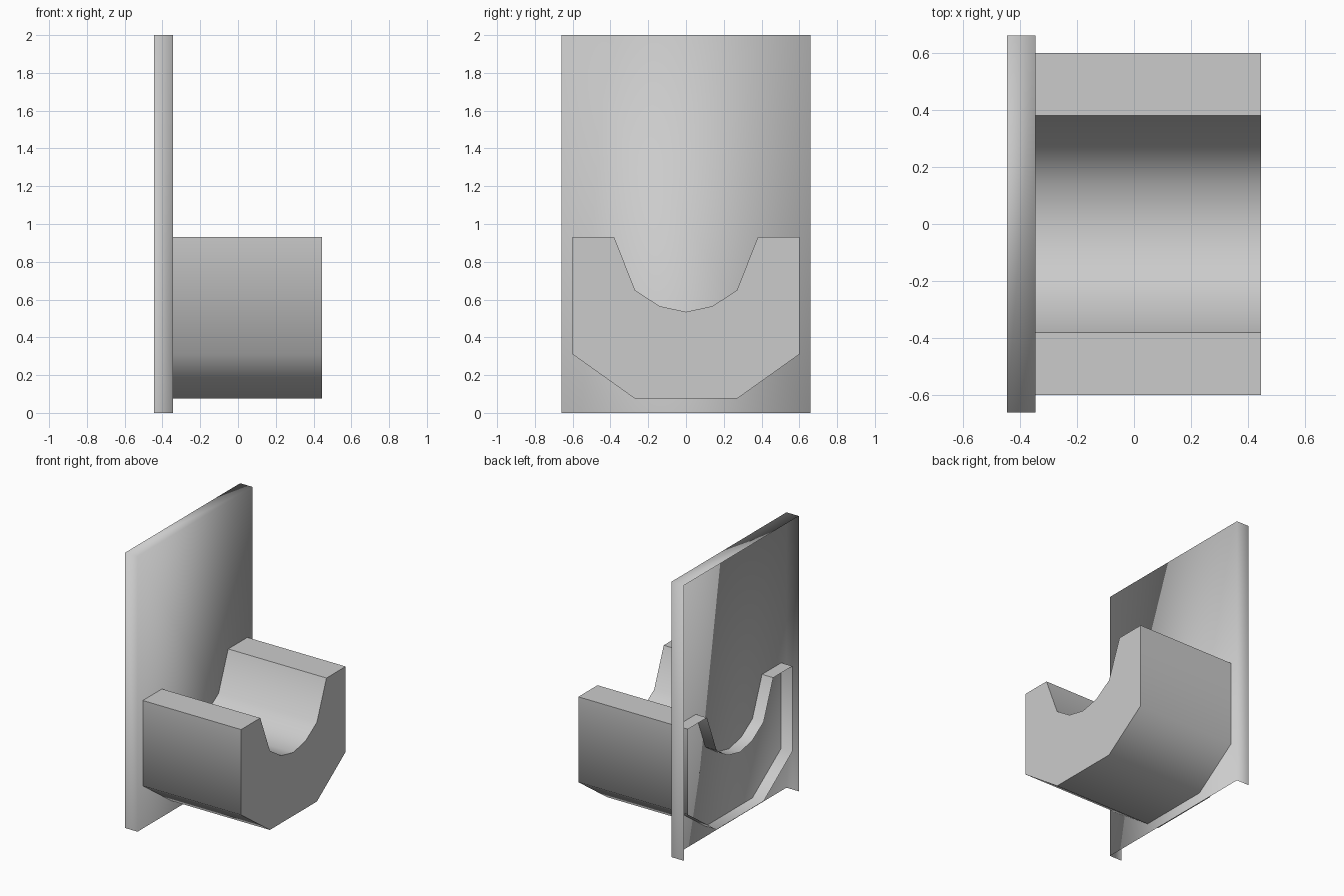
import bpy, bmesh
from math import radians

if "Cube" in bpy.data.objects:
    bpy.data.objects.remove(bpy.data.objects["Cube"])


def make_object(name, bm):
    mesh = bpy.data.meshes.new(name)
    bm.to_mesh(mesh)
    bm.free()
    obj = bpy.data.objects.new(name, mesh)
    bpy.context.collection.objects.link(obj)
    return obj


BACK, PLATE_FRONT, FRONT = -0.445, -0.345, 0.445

# Wall plate: thin shell, open at the back and underneath
bm = bmesh.new()
bmesh.ops.create_cube(bm, size=1)
for v in bm.verts:
    v.co.x = BACK if v.co.x < 0 else PLATE_FRONT
    v.co.y *= 1.32
    v.co.z = 0 if v.co.z < 0 else 2
bm.normal_update()
open_sides = [f for f in bm.faces if f.normal.x < -0.9 or f.normal.z < -0.9]
bmesh.ops.delete(bm, geom=open_sides, context='FACES')
for f in bm.faces:
    f.smooth = True
make_object("wall_plate", bm)

# Cradle: mirrored half profile (y, z) run along x, closed only at the front
half = [(0.27, 0.075), (0.6, 0.31), (0.6, 0.93), (0.38, 0.93),
        (0.27, 0.65), (0.14, 0.565)]
profile = half + [(0, 0.535)] + [(-y, z) for y, z in reversed(half)]
bm = bmesh.new()
rear = [bm.verts.new((BACK + 0.01, y, z)) for y, z in profile]
front = [bm.verts.new((FRONT, y, z)) for y, z in profile]
n = len(profile)
for i in range(n):
    j = (i + 1) % n
    bm.faces.new((rear[i], rear[j], front[j], front[i]))
bm.faces.new(front)
bmesh.ops.recalc_face_normals(bm, faces=bm.faces)
bm.normal_update()
cap = max(bm.faces, key=lambda f: f.calc_center_median().x)
if cap.normal.x < 0:
    bmesh.ops.reverse_faces(bm, faces=bm.faces)
cradle = make_object("cradle", bm)

# Smooth the gentle bends, keep the rims sharp
bpy.context.view_layer.objects.active = cradle
cradle.select_set(True)
bpy.ops.object.shade_smooth_by_angle(angle=radians(60))
